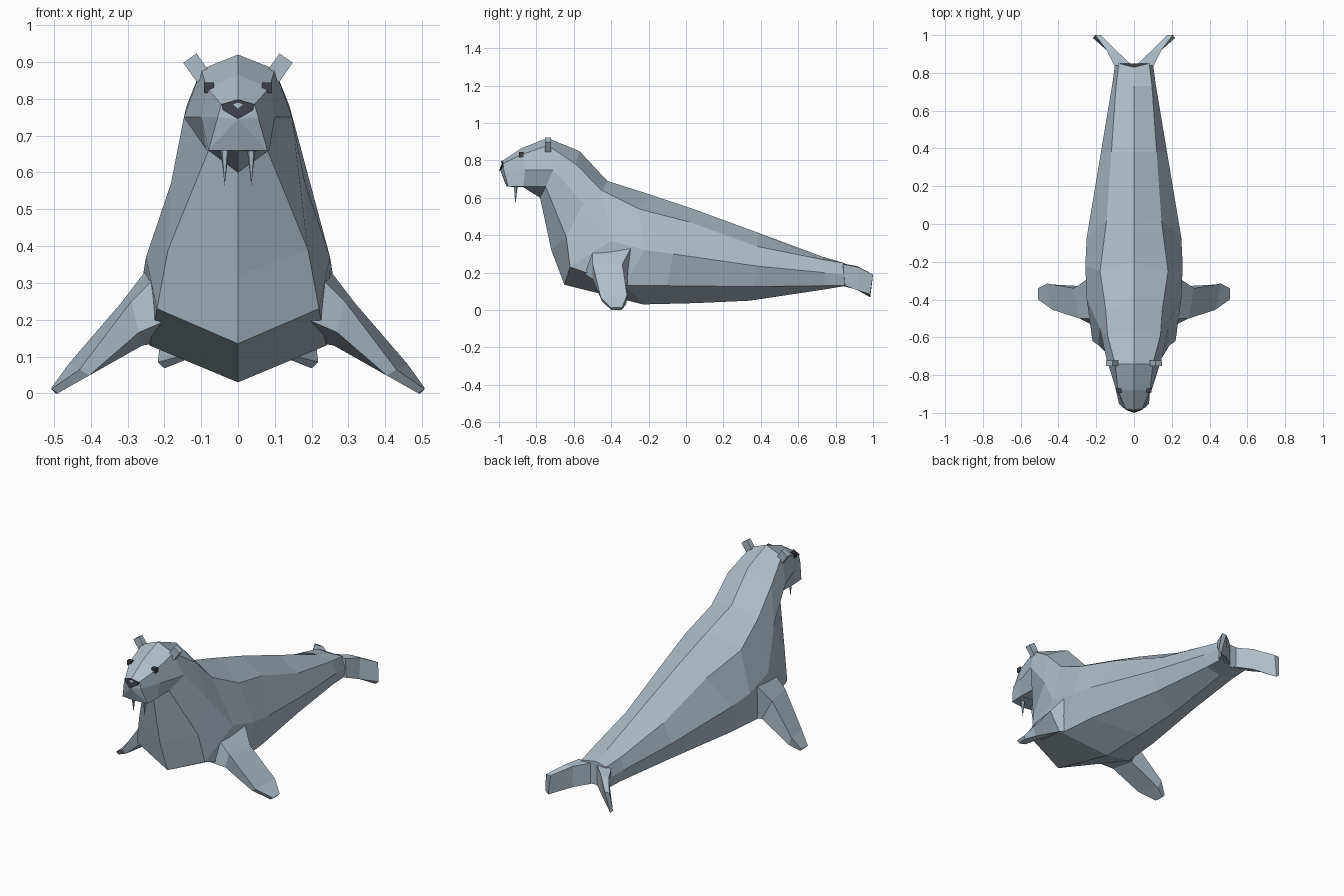
import bpy, bmesh, math
from mathutils import Matrix, Vector

if "Cube" in bpy.data.objects:
    bpy.data.objects.remove(bpy.data.objects["Cube"])


def material(name, rgb):
    m = bpy.data.materials.new(name)
    m.diffuse_color = (*rgb, 1)
    m.use_nodes = True
    m.node_tree.nodes["Principled BSDF"].inputs["Base Color"].default_value = m.diffuse_color
    return m


SKIN = material("blue grey skin", (0.43, 0.51, 0.58))
DARK = material("dark charcoal", (0.05, 0.05, 0.065))


def finish(bm, name, mat):
    bmesh.ops.recalc_face_normals(bm, faces=bm.faces)
    me = bpy.data.meshes.new(name)
    bm.to_mesh(me)
    bm.free()
    me.materials.append(mat)
    ob = bpy.data.objects.new(name, me)
    bpy.context.collection.objects.link(ob)
    return ob


def mirror(ob):
    # real mirror across x = 0
    mod = ob.modifiers.new("mirror", 'MIRROR')
    mod.use_axis = (True, False, False)
    mod.use_mirror_merge = False
    return ob


def loft(name, rings, mat, front_centre=None):
    bm = bmesh.new()
    rows = [[bm.verts.new(p) for p in r] for r in rings]
    n = len(rows[0])
    for a, b in zip(rows, rows[1:]):
        for i in range(n):
            j = (i + 1) % n
            bm.faces.new((a[i], a[j], b[j], b[i]))
    if front_centre:
        c = bm.verts.new(front_centre)
        for i in range(n):
            bm.faces.new((rows[0][i], rows[0][(i + 1) % n], c))
    else:
        bm.faces.new(rows[0])
    bm.faces.new(rows[-1])
    return finish(bm, name, mat)


# body: five rails running from snout to tail (centre rails are y, z)
top = [(-.985, .795), (-.88, .865), (-.74, .92), (-.57, .85), (-.42, .69),
       (-.2, .62), (.04, .54), (.38, .415), (.73, .285), (.83, .255)]
ridge = [(.045, -.975, .785), (.085, -.88, .83), (.10, -.74, .88), (.14, -.59, .78),
         (.15, -.45, .64), (.18, -.25, .54), (.145, .02, .47), (.12, .38, .34),
         (.095, .73, .27), (.08, .85, .25)]
side = [(.055, -.975, .75), (.10, -.86, .75), (.147, -.71, .75), (.182, -.55, .57),
        (.25, -.40, .37), (.258, -.22, .32), (.25, -.07, .30), (.175, .38, .235),
        (.115, .74, .20), (.10, .85, .19)]
lower = [(.08, -.95, .66), (.085, -.87, .66), (.08, -.75, .66), (.19, -.64, .39),
         (.22, -.62, .23), (.24, -.33, .13), (.22, -.1, .13), (.14, .36, .125),
         (.095, .74, .13), (.09, .85, .13)]
belly = [(-.96, .66), (-.87, .657), (-.78, .60), (-.72, .32), (-.65, .135),
         (-.23, .03), (.05, .037), (.34, .05), (.74, .11), (.83, .125)]

rings = []
for t, r, s, l, b in zip(top, ridge, side, lower, belly):
    half = [r, s, l]
    rings.append([(0, *t)] + half + [(0, *b)] + [(-x, y, z) for x, y, z in reversed(half)])
loft("body", rings, SKIN, front_centre=(0, -.992, .745))

# front flippers
mirror(loft("front_flipper", [
    [(.18, -.50, .36), (.23, -.28, .36), (.20, -.28, .14), (.19, -.55, .20)],
    [(.29, -.50, .25), (.318, -.34, .245), (.26, -.33, .13), (.27, -.50, .165)],
    [(.43, -.455, .065), (.46, -.315, .08), (.44, -.32, .03), (.405, -.45, .048)],
    [(.507, -.40, .012), (.507, -.34, .015), (.495, -.345, 0), (.49, -.40, 0)],
], SKIN))

# tail flukes
mirror(loft("tail_fluke", [
    [(0, .83, .25), (.105, .84, .245), (.105, .85, .13), (0, .83, .13)],
    [(.09, .915, .235), (.145, .92, .23), (.14, .92, .105), (.095, .91, .11)],
    [(.175, 1.0, .19), (.205, 1.0, .19), (.218, .985, .085), (.20, .985, .068)],
], SKIN))

# nose wedge
outline = [(0, -.992, .798), (.045, -.983, .785), (.041, -.985, .769),
           (0, -1.0, .745), (-.041, -.985, .769), (-.045, -.983, .785)]
loft("nose", [outline, [(x, -.96, z) for x, y, z in outline]], DARK)


# ears and eyes: small boxes
def box(name, centre, size, tilt, mat):
    bm = bmesh.new()
    m = (Matrix.Translation(centre) @ Matrix.Rotation(tilt, 4, 'Y')
         @ Matrix.Diagonal((*size, 1)))
    bmesh.ops.create_cube(bm, size=1, matrix=m)
    return mirror(finish(bm, name, mat))


box("ear", (.112, -.738, .884), (.044, .03, .065), math.radians(35), SKIN)
box("eye", (.079, -.88, .83), (.028, .024, .028), 0, DARK)

# tusks: narrow downward cones
bm = bmesh.new()
bmesh.ops.create_cone(bm, cap_ends=True, segments=5, radius1=0, radius2=.013, depth=.105,
                      matrix=Matrix.Translation(Vector((.036, -.912, .6175))))
mirror(finish(bm, "tusk", SKIN))
